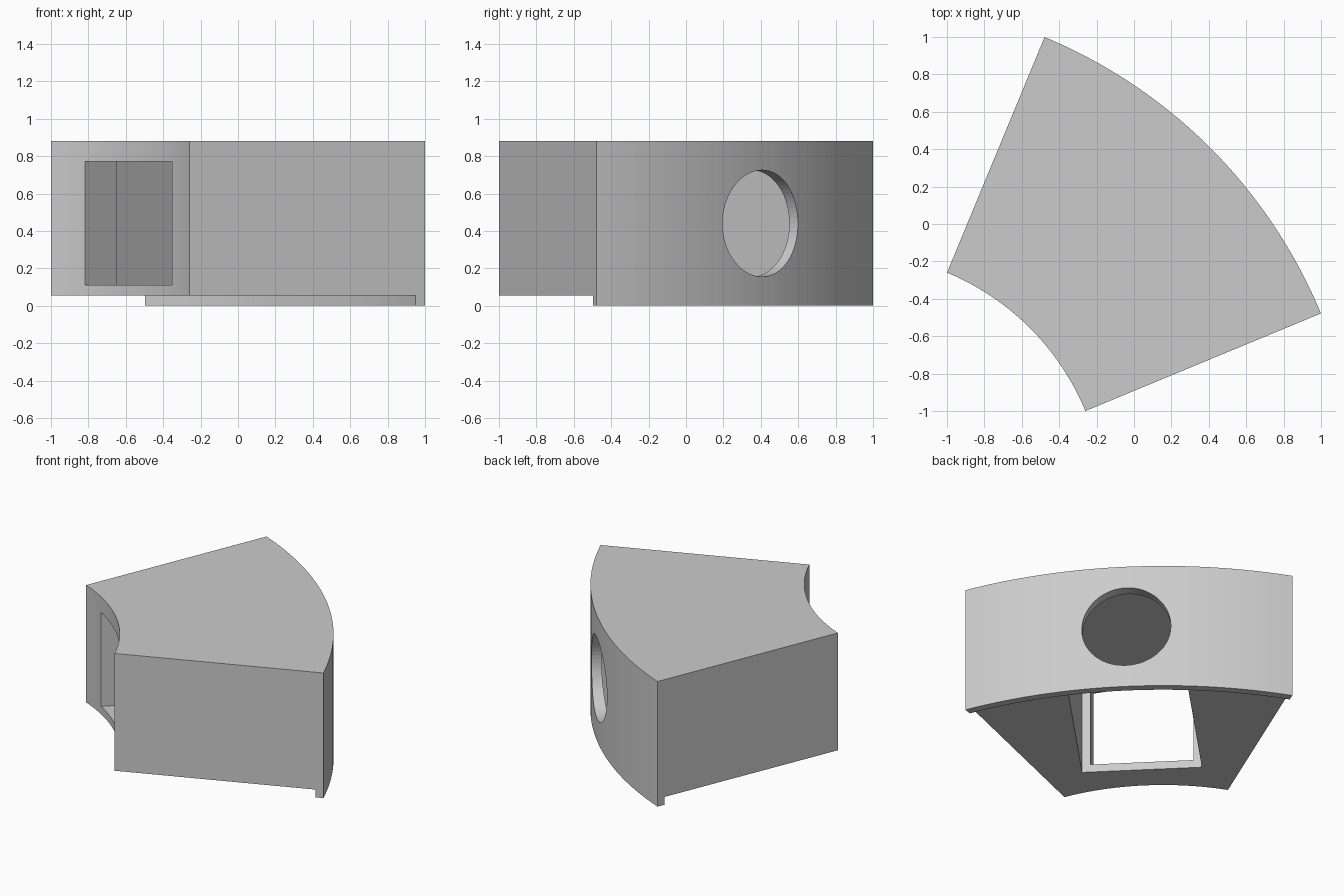
import bpy, bmesh, math
from mathutils import Matrix, Vector

cube = bpy.data.objects.get("Cube")
if cube:
    bpy.data.objects.remove(cube, do_unlink=True)

CENTRE = -1.523            # arc centre lies at (CENTRE, CENTRE)
R_IN, R_LIP, R_OUT = 1.367, 2.677, 2.73
BASE, TOP = 0.055, 0.88
MID = 0.44                 # height of both openings
STEPS = 48

grey = bpy.data.materials.new("plain grey")
grey.use_nodes = True
colour = (0.6, 0.6, 0.6, 1)
grey.diffuse_color = colour
grey.node_tree.nodes["Principled BSDF"].inputs["Base Color"].default_value = colour

# Local frame: x runs outward along the middle of the sector, y across it
place = Matrix.Translation((CENTRE, CENTRE, 0)) @ Matrix.Rotation(math.radians(45), 4, "Z")


def make_object(name, bm):
    bmesh.ops.recalc_face_normals(bm, faces=bm.faces)
    bm.transform(place)
    mesh = bpy.data.meshes.new(name)
    bm.to_mesh(mesh)
    bm.free()
    mesh.materials.append(grey)
    obj = bpy.data.objects.new(name, mesh)
    bpy.context.collection.objects.link(obj)
    return obj


def sector(name, profile, angle):
    """Sweep a closed radius/height profile through an arc and cap both ends."""
    bm = bmesh.new()
    rings = []
    for i in range(STEPS + 1):
        a = angle * (i / STEPS - 0.5)
        rings.append([bm.verts.new((r * math.cos(a), r * math.sin(a), z)) for r, z in profile])
    n = len(profile)
    for a, b in zip(rings, rings[1:]):
        for j in range(n):
            k = (j + 1) % n
            bm.faces.new((a[j], a[k], b[k], b[j]))
    bm.faces.new(rings[0])
    bm.faces.new(rings[-1])
    return make_object(name, bm)


def box(name, x0, x1, width, z0, z1):
    bm = bmesh.new()
    bmesh.ops.create_cube(bm, size=1)
    bmesh.ops.scale(bm, vec=(x1 - x0, width, z1 - z0), verts=bm.verts)
    bmesh.ops.translate(bm, vec=((x0 + x1) / 2, 0, (z0 + z1) / 2), verts=bm.verts)
    return make_object(name, bm)


def rod(name, x0, x1, radius):
    bm = bmesh.new()
    bmesh.ops.create_cone(bm, cap_ends=True, segments=64, radius1=radius, radius2=radius, depth=x1 - x0)
    bmesh.ops.rotate(bm, matrix=Matrix.Rotation(math.pi / 2, 3, "Y"), verts=bm.verts)
    bmesh.ops.translate(bm, vec=((x0 + x1) / 2, 0, MID), verts=bm.verts)
    return make_object(name, bm)


# Curved housing with a lip under its outer edge
housing = sector("curved_housing", [
    (R_IN, BASE), (R_LIP, BASE), (R_LIP, 0), (R_OUT, 0), (R_OUT, TOP), (R_IN, TOP)],
    math.radians(45))

# Chamber open below, square window in the inner wall, round hole in the outer wall
cutters = [
    box("chamber_cutter", 1.567, 2.65, 0.766, -0.1, 0.825),
    box("window_cutter", 1.2, 1.7, 0.66, 0.11, 0.77),
    rod("round_hole_cutter", 2.5, 2.9, 0.285),
]
for cutter in cutters:
    cutter.hide_render = True
    mod = housing.modifiers.new(cutter.name, "BOOLEAN")
    mod.operation = "DIFFERENCE"
    mod.solver = "EXACT"
    mod.object = cutter

# Bake the cuts and drop the cutters
graph = bpy.context.evaluated_depsgraph_get()
result = bpy.data.meshes.new_from_object(housing.evaluated_get(graph))
housing.modifiers.clear()
housing.data = result
for cutter in cutters:
    bpy.data.objects.remove(cutter, do_unlink=True)
